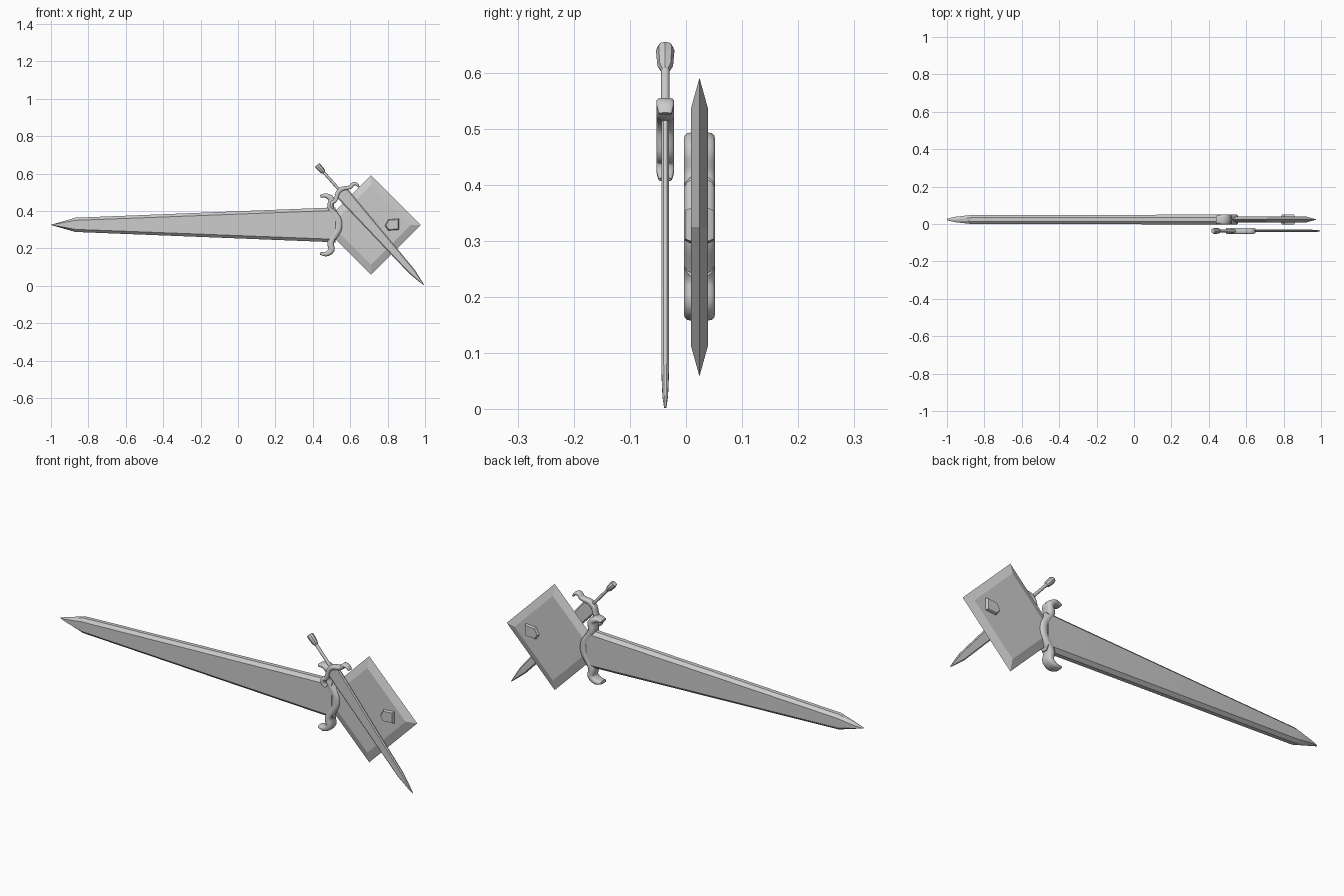
import bpy, bmesh, math
from mathutils import Vector

if "Cube" in bpy.data.objects:
    bpy.data.objects.remove(bpy.data.objects["Cube"])


def loft(name, rings, angle=35):
    """Skin a list of equal-length closed rings and cap both ends."""
    bm = bmesh.new()
    vs = [[bm.verts.new(p) for p in r] for r in rings]
    n = len(rings[0])
    for a, b in zip(vs, vs[1:]):
        for i in range(n):
            bm.faces.new((a[i], a[(i + 1) % n], b[(i + 1) % n], b[i]))
    bm.faces.new(vs[0])
    bm.faces.new(vs[-1])
    bmesh.ops.recalc_face_normals(bm, faces=bm.faces)
    me = bpy.data.meshes.new(name)
    bm.to_mesh(me)
    bm.free()
    ob = bpy.data.objects.new(name, me)
    bpy.context.collection.objects.link(ob)
    bpy.context.view_layer.objects.active = ob
    for o in bpy.context.selected_objects:
        o.select_set(False)
    ob.select_set(True)
    bpy.ops.object.shade_smooth_by_angle(angle=math.radians(angle))
    return ob


class Frame:
    """Sword axes: s runs toward the blade tip, p across the blade, t through it."""
    def __init__(self, x, y, z, dx, dz):
        self.o = Vector((x, y, z))
        self.d = Vector((dx, 0, dz)).normalized()
        self.n = Vector((-self.d.z, 0, self.d.x))

    def __call__(self, s, p, t):
        return self.o + self.d * s + self.n * p + Vector((0, t, 0))


def blade(name, f, stations):
    # chamfered flat section: (s, half width, half thickness, chamfer)
    rings = []
    for s, w, t, c in stations:
        q = [(w, .4 * t), (w - c, t), (c - w, t), (-w, .4 * t),
             (-w, -.4 * t), (c - w, -t), (w - c, -t), (w, -.4 * t)]
        rings.append([f(s, a, b) for a, b in q])
    loft(name, rings)


def catmull(pts, steps=3):
    p = [Vector(v) for v in pts]
    p = [2 * p[0] - p[1]] + p + [2 * p[-1] - p[-2]]
    out = []
    for i in range(1, len(p) - 2):
        for k in range(steps):
            u = k / steps
            out.append(.5 * (2 * p[i] + (p[i + 1] - p[i - 1]) * u
                       + (2 * p[i - 1] - 5 * p[i] + 4 * p[i + 1] - p[i + 2]) * u * u
                       + (3 * p[i] - p[i - 1] - 3 * p[i + 1] + p[i + 2]) * u ** 3))
    return out + [p[-2]]


def guard(name, f, k):
    # half path (s, p, half width), mirrored, then swept with a rounded section
    half = [(.10, .153, .007), (.068, .156, .013), (.04, .135, .017),
            (.045, .095, .018), (.022, .055, .018), (.004, .022, .02)]
    path = catmull(half + [(s, -p, w) for s, p, w in reversed(half)])
    rings = []
    for i, c in enumerate(path):
        tan = (path[min(i + 1, len(path) - 1)] - path[max(i - 1, 0)]).xy.normalized()
        side = Vector((-tan.y, tan.x))
        depth = .028 * min(1, .45 + c.z / .025)
        ring = []
        for j in range(12):
            a = math.tau * (j + .5) / 12
            ca, sa = math.cos(a), math.sin(a)
            u = math.copysign(abs(ca) ** .6, ca) * c.z
            v = math.copysign(abs(sa) ** .6, sa) * depth
            q = c.xy + side * u
            ring.append(f(q.x * k, q.y * k, v * k))
        rings.append(ring)
    loft(name, rings, 50)


def round_part(name, f, profile, sides=12):
    loft(name, [[f(s, r * math.cos(math.tau * i / sides), r * math.sin(math.tau * i / sides))
                 for i in range(sides)] for s, r in profile])


# Great sword, pointing to -x
big = Frame(.54, .024, .326, -1, 0)
blade("great_blade", big, [(.02, .094, .026, .016), (.05, .092, .026, .016),
                           (1.41, .038, .024, .014), (1.50, .012, .014, .005),
                           (1.54, .001, .004, .0005)])
guard("great_guard", big, 1)

# Small sword, pointing down to the right; origin at the guard
d = Vector((.664, -.747)).normalized()
L = .68
small = Frame(.995 - d.x * L, -.037, .003 - d.y * L, d.x, d.y)
blade("small_blade", small, [(.01, .038, .007, .006), (.03, .037, .007, .006),
                             (.58, .018, .007, .005), (.65, .007, .005, .003),
                             (.68, .001, .002, .0005)])
guard("small_guard", small, .575)
round_part("small_grip", small, [(.01, .008), (-.15, .0075)])
round_part("small_pommel", small, [(-.125, .008), (-.135, .014), (-.172, .0165), (-.181, .0135)], 8)

# Diamond shield plate with edges ground to a ridge
cx, cy, cz = .711, .024, .325


def square(r, y):
    return [(cx + r, y, cz), (cx, y, cz + r), (cx - r, y, cz), (cx, y, cz - r)]


loft("diamond_plate", [square(.212, cy - .015), square(.266, cy), square(.212, cy + .015)], 20)

# Five-sided stud set through the plate
stud = [(.785, .322), (.803, .354), (.861, .359), (.861, .300), (.803, .296)]
sx, sz = .825, .328
loft("plate_stud", [[(sx + (x - sx) * k, y, sz + (z - sz) * k) for x, z in stud]
                    for y, k in ((-.002, .85), (.008, 1), (.04, 1), (.05, .85))])
